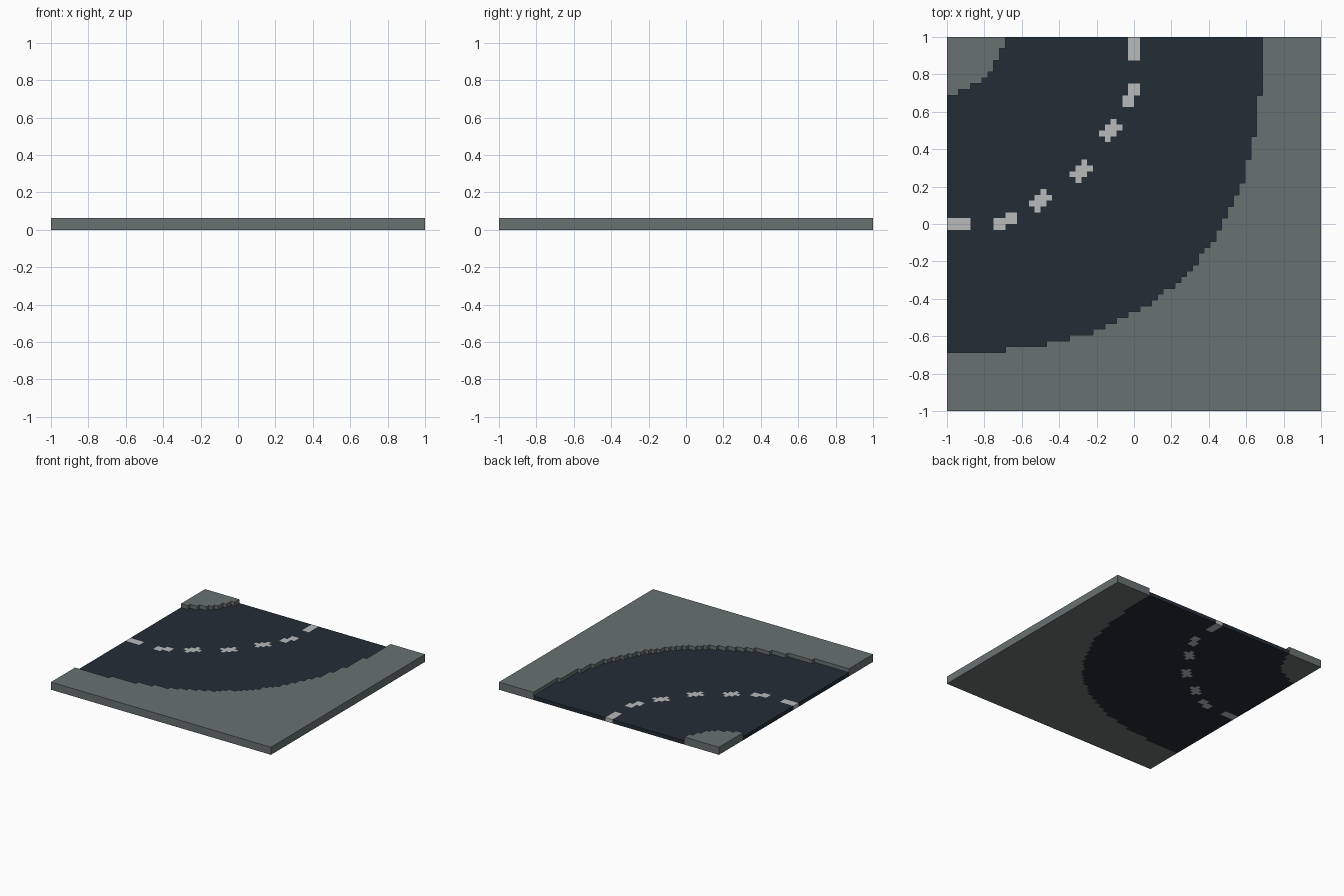
import bpy, bmesh

if "Cube" in bpy.data.objects:
    bpy.data.objects.remove(bpy.data.objects["Cube"])

N = 64                 # tile is a 64 x 64 grid of small blocks
U = 2.0 / N            # block size
ROAD_H, VERGE_H = U, 2 * U


def srgb(r, g, b):
    def lin(c):
        c /= 255
        return c / 12.92 if c <= 0.04045 else ((c + 0.055) / 1.055) ** 2.4
    return (lin(r), lin(g), lin(b), 1.0)


def material(name, col):
    m = bpy.data.materials.new(name)
    m.diffuse_color = col
    m.use_nodes = True
    m.node_tree.nodes["Principled BSDF"].inputs["Base Color"].default_value = m.diffuse_color
    return m


GREY = material("verge_grey", srgb(104, 114, 113))
DARK = material("asphalt_dark", srgb(35, 45, 54))
PAINT = material("lane_paint", srgb(184, 186, 186))

# Stepped arcs measured from the back left corner: (column end, row end)
OUTER = [(10, 54), (17, 53), (21, 52), (25, 51), (27, 50), (29, 49), (31, 48),
         (33, 47), (35, 46), (36, 45), (37, 44), (39, 43), (40, 42), (41, 41)]
INNER = [(2, 10), (4, 9), (6, 8), (7, 7)]


def arc_cells(steps):
    """Cells under a staircase that is symmetric about the diagonal."""
    cells = set()
    for a, b in steps:
        for i in range(a):
            for j in range(b):
                cells |= {(i, j), (j, i)}
    return cells


# Lane dashes as rectangles (i0, i1, j0, j1), mirrored over the diagonal
def diamond(i, j):
    return [(i, i + 1, j - 2, j - 1), (i - 1, i + 2, j - 1, j),
            (i - 2, i + 1, j, j + 1), (i - 1, i, j + 1, j + 2)]


rects = [(31, 33, 0, 4), (31, 33, 8, 10), (30, 32, 10, 12)]
rects += diamond(28, 16) + diamond(23, 23)
dashes = set()
for i0, i1, j0, j1 in rects:
    for i in range(i0, i1):
        for j in range(j0, j1):
            dashes |= {(i, j), (j, i)}

tile = {(i, j) for i in range(N) for j in range(N)}
inner = arc_cells(INNER)
road = arc_cells(OUTER) - inner
outer = tile - road - inner


def height(c):
    return 0.0 if c not in tile else ROAD_H if c in road else VERGE_H


def build(name, cells, mats, slot):
    """Slab from grid cells: row strips above and below, walls at the steps."""
    bm = bmesh.new()

    def quad(pts, s):
        f = bm.faces.new([bm.verts.new((-1 + i * U, 1 - j * U, z)) for i, j, z in pts])
        f.material_index = s

    for j in range(N):
        i = 0
        while i < N:
            if (i, j) not in cells:
                i += 1
                continue
            s, k, h = slot((i, j)), i, height((i, j))
            while (k, j) in cells and slot((k, j)) == s:
                k += 1
            quad([(i, j + 1, h), (k, j + 1, h), (k, j, h), (i, j, h)], s)
            quad([(i, j, 0), (k, j, 0), (k, j + 1, 0), (i, j + 1, 0)], s)
            i = k
    # each wall: neighbour offset, then its two ends (left to right from outside)
    sides = [((0, 1), (0, 1), (1, 1)), ((1, 0), (1, 1), (1, 0)),
             ((0, -1), (1, 0), (0, 0)), ((-1, 0), (0, 0), (0, 1))]
    for i, j in cells:
        h = height((i, j))
        for (di, dj), a, b in sides:
            low = height((i + di, j + dj))
            if low < h:
                p, q = (i + a[0], j + a[1]), (i + b[0], j + b[1])
                quad([(*p, low), (*q, low), (*q, h), (*p, h)], slot((i, j)))
    bmesh.ops.remove_doubles(bm, verts=bm.verts[:], dist=1e-4)
    me = bpy.data.meshes.new(name)
    bm.to_mesh(me)
    bm.free()
    for m in mats:
        me.materials.append(m)
    ob = bpy.data.objects.new(name, me)
    bpy.context.collection.objects.link(ob)


# Raised ground outside and inside the bend
build("outer_verge", outer, [GREY], lambda c: 0)
build("inner_verge", inner, [GREY], lambda c: 0)
# Sunken curved road with its dashed centre line
build("road_bend", road, [DARK, PAINT], lambda c: int(c in dashes))
